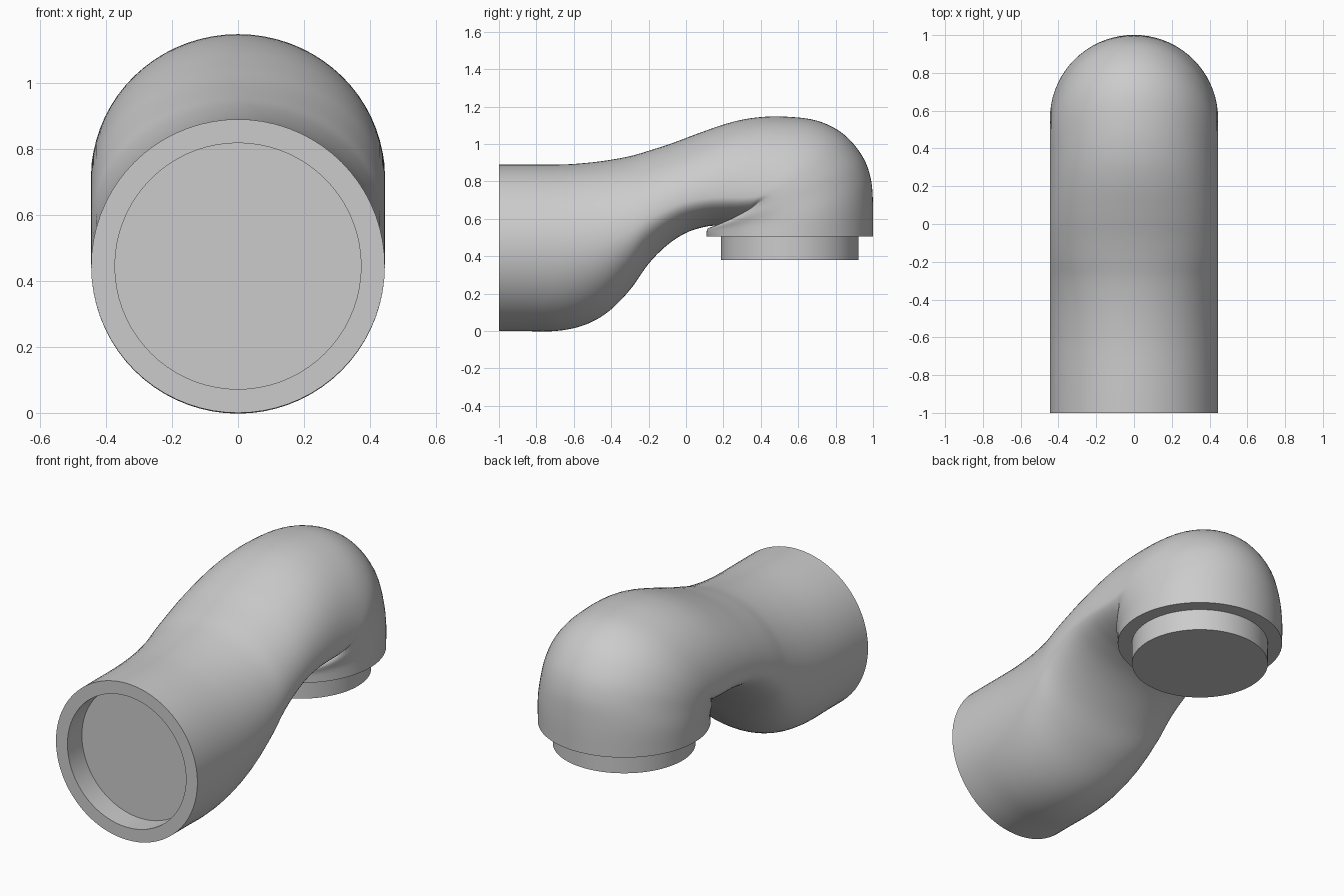
import bpy, bmesh, math
from mathutils import Vector

cube = bpy.data.objects.get("Cube")
if cube:
    bpy.data.objects.remove(cube, do_unlink=True)

SIDES = 72
STEPS = 5
HALF_WIDTH = 0.445

grey = bpy.data.materials.new("plain grey")
grey.use_nodes = True
colour = (0.6, 0.6, 0.6, 1)
grey.diffuse_color = colour
grey.node_tree.nodes["Principled BSDF"].inputs["Base Color"].default_value = colour

# Each section: underside y, z; upper side y, z; height fraction of widest point
sections = [
    (-1, 0, -1, .89, .5),
    (-.87, 0, -.87, .89, .5),
    (-.7, 0, -.7, .89, .5),
    (-.55, .03, -.58, .895, .49),
    (-.42, .1, -.44, .91, .47),
    (-.3, .22, -.3, .935, .44),
    (-.2, .36, -.19, .967, .4),
    (-.1, .46, -.07, 1.006, .36),
    (0, .525, .06, 1.055, .32),
    (.1, .557, .22, 1.11, .28),
    (.18, .566, .36, 1.14, .26),
    (.24, .57, .52, 1.147, .25),
    (.27, .57, .7, 1.125, .27),
    (.24, .57, .84, 1.055, .33),
    (.17, .565, .94, .94, .4),
    (.12, .55, .987, .82, .45),
    (.11, .53, 1, .68, .5),
    (.11, .505, 1, .505, .5),
]


def blend(a, b, c, d, t):
    """Smooth interpolation from b to c."""
    return .5 * (2 * b + (c - a) * t + (2 * a - 5 * b + 4 * c - d) * t ** 2
                 + (3 * b - a - 3 * c + d) * t ** 3)


def smooth_sections(keys):
    result = []
    last = len(keys) - 1
    for i in range(last):
        group = [keys[min(max(i + k, 0), last)] for k in (-1, 0, 1, 2)]
        for s in range(STEPS):
            result.append([blend(*values, s / STEPS) for values in zip(*group)])
    return result + [keys[last]]


def section_points(section):
    """Oval with separate upper and lower heights."""
    low, high = Vector((0, *section[:2])), Vector((0, *section[2:4]))
    widest = low.lerp(high, section[4])
    points = []
    for i in range(SIDES):
        angle = math.tau * i / SIDES
        rise = math.sin(angle)
        reach = high - widest if rise > 0 else widest - low
        points.append(widest + reach * rise
                      + Vector((HALF_WIDTH * math.cos(angle), 0, 0)))
    return points


def scaled(points, radius, shift):
    middle = sum(points, Vector()) / len(points)
    return [middle + (p - middle) * (radius / HALF_WIDTH) + Vector(shift) for p in points]


def loft(name, rings):
    """Skin a row of rings and close both ends."""
    bm = bmesh.new()
    rows = [[bm.verts.new(p) for p in ring] for ring in rings]
    for a, b in zip(rows, rows[1:]):
        for i in range(SIDES):
            j = (i + 1) % SIDES
            bm.faces.new((a[i], a[j], b[j], b[i]))
    bm.faces.new(list(reversed(rows[0])))
    bm.faces.new(rows[-1])
    bmesh.ops.recalc_face_normals(bm, faces=bm.faces[:])
    if bm.calc_volume(signed=True) < 0:
        bmesh.ops.reverse_faces(bm, faces=bm.faces[:])
    mesh = bpy.data.meshes.new(name)
    bm.to_mesh(mesh)
    bm.free()
    mesh.materials.append(grey)
    obj = bpy.data.objects.new(name, mesh)
    bpy.context.collection.objects.link(obj)
    bpy.ops.object.select_all(action='DESELECT')
    obj.select_set(True)
    bpy.context.view_layer.objects.active = obj
    bpy.ops.object.shade_smooth_by_angle(angle=math.radians(40))
    return obj


# Bent pipe with a blind socket at the front and a spigot at the lower outlet
body = [section_points(s) for s in smooth_sections(sections)]
socket = [scaled(body[0], .373, (0, depth, 0)) for depth in (.13, 0)]
spigot = [scaled(body[-1], .368, (0, 0, -drop)) for drop in (0, .125)]
loft("pipe_elbow", socket + body + spigot)
